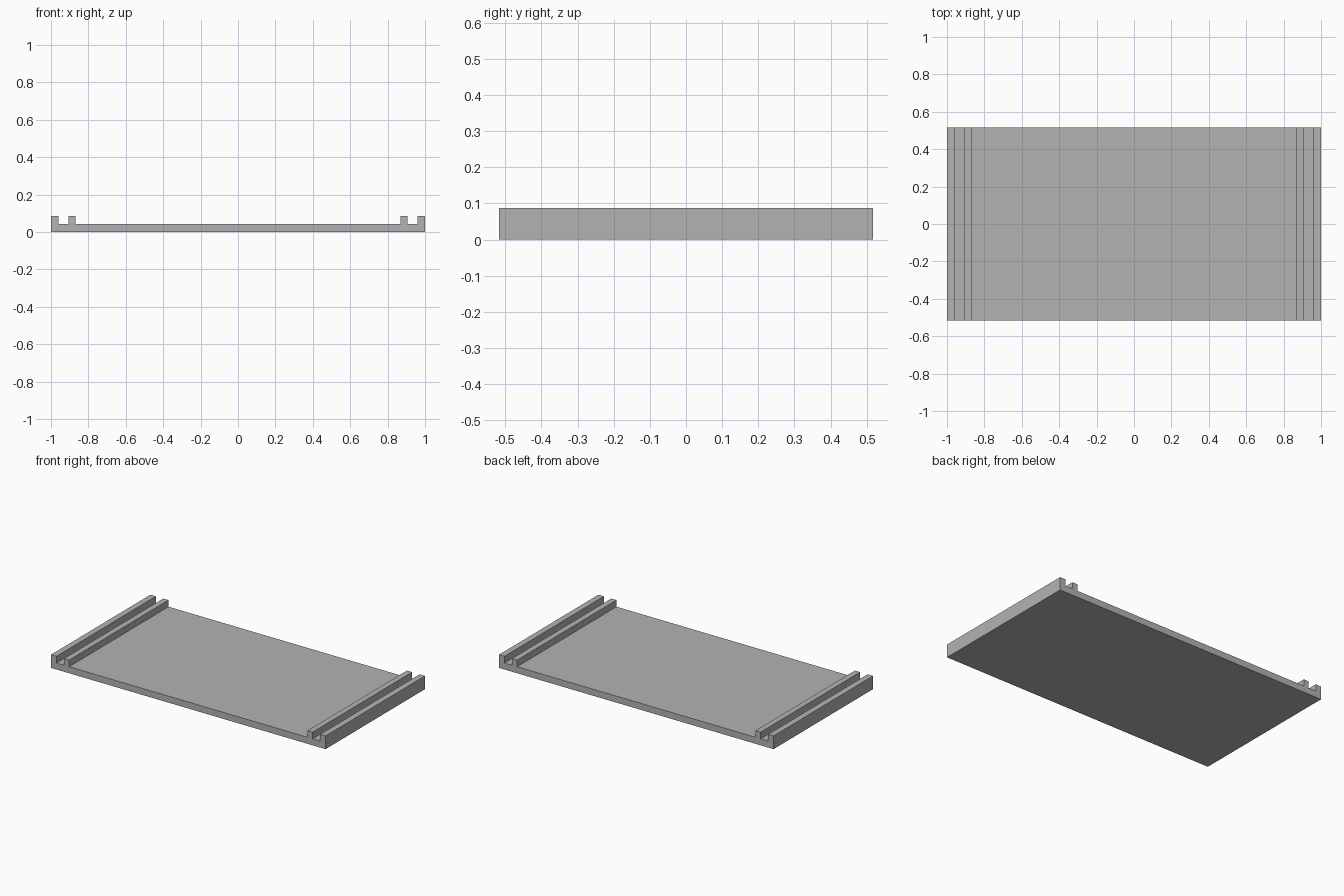
import bpy
import bmesh

cube = bpy.data.objects.get("Cube")
if cube:
    bpy.data.objects.remove(cube, do_unlink=True)

HALF_DEPTH = 0.517
FLOOR, TOP = 0.043, 0.087

grey = bpy.data.materials.new("mid grey")
grey.use_nodes = True
colour = (0.45, 0.45, 0.45, 1)
grey.diffuse_color = colour
grey.node_tree.nodes["Principled BSDF"].inputs["Base Color"].default_value = colour

# Half of the cross-section: outer rail, groove, inner rail, tray floor
half = [(1, 0), (1, TOP), (0.96, TOP), (0.96, FLOOR),
        (0.906, FLOOR), (0.906, TOP), (0.868, TOP), (0.868, FLOOR)]
profile = half + [(-x, z) for x, z in reversed(half)]

# Tray with grooved rails: extrude the mirrored section from front to back
bm = bmesh.new()
section = bm.faces.new([bm.verts.new((x, -HALF_DEPTH, z)) for x, z in profile])
extruded = bmesh.ops.extrude_face_region(bm, geom=[section], use_keep_orig=True)
moved = [v for v in extruded["geom"] if isinstance(v, bmesh.types.BMVert)]
bmesh.ops.translate(bm, verts=moved, vec=(0, 2 * HALF_DEPTH, 0))
bmesh.ops.recalc_face_normals(bm, faces=bm.faces)

mesh = bpy.data.meshes.new("railed_tray")
bm.to_mesh(mesh)
bm.free()
mesh.materials.append(grey)
tray = bpy.data.objects.new("railed_tray", mesh)
bpy.context.collection.objects.link(tray)
